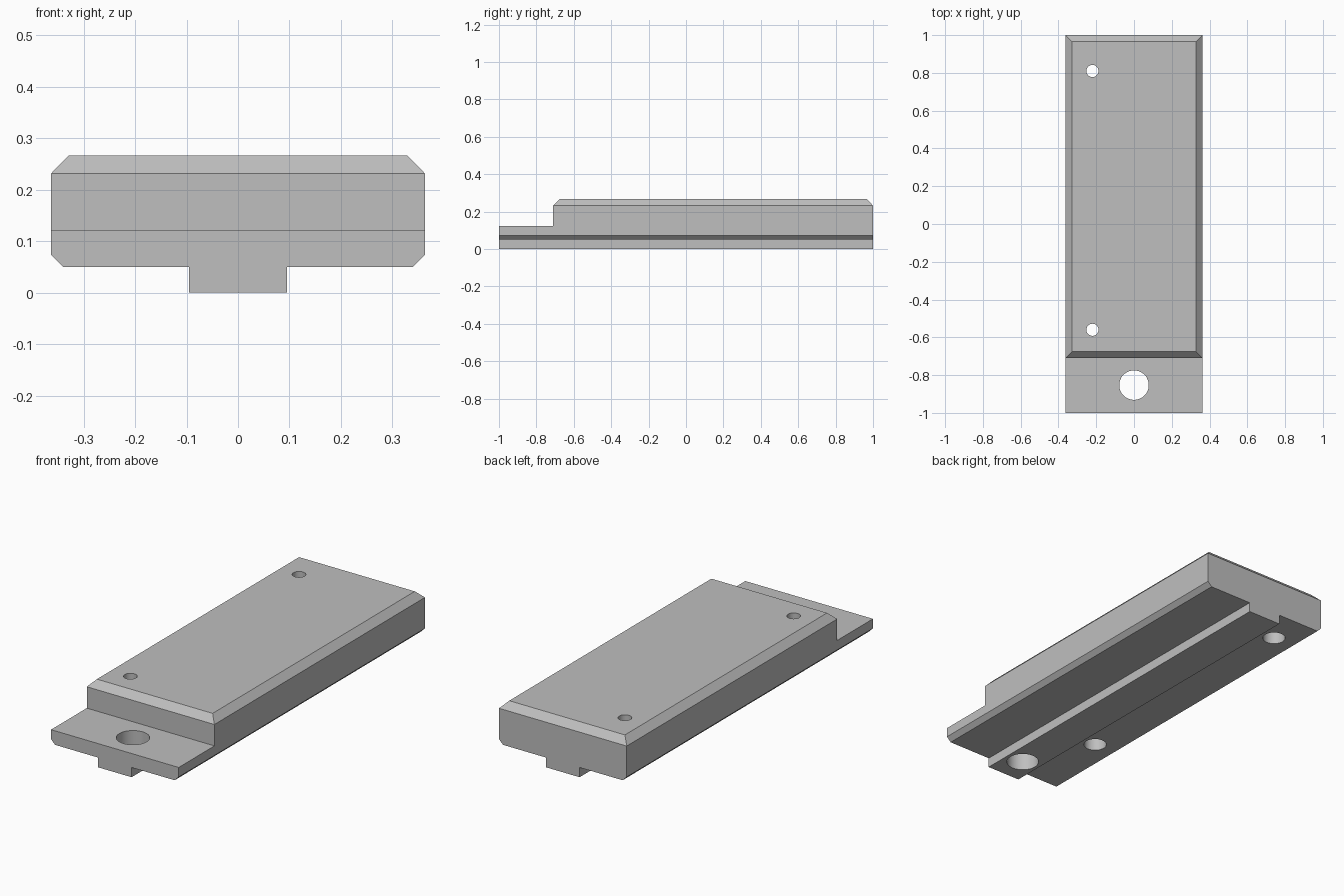
import bpy, bmesh
from mathutils import Vector

default = bpy.data.objects.get("Cube")
if default:
    bpy.data.objects.remove(default, do_unlink=True)

HALF_W, HALF_L = 0.363, 1.0
STEP_Y, STEP_Z = -0.71, 0.122
RIM_Z, TOP_Z, BEVEL = 0.232, 0.267, 0.034

grey = bpy.data.materials.new("Plain grey")
grey.use_nodes = True
grey.diffuse_color = (0.52, 0.52, 0.52, 1)
grey.node_tree.nodes["Principled BSDF"].inputs["Base Color"].default_value = (0.52, 0.52, 0.52, 1)


def raise_faces(bm, faces, dz):
    """Extrude faces upward and return the new top faces."""
    new = bmesh.ops.extrude_face_region(bm, geom=faces)["geom"]
    verts = [g for g in new if isinstance(g, bmesh.types.BMVert)]
    bmesh.ops.translate(bm, verts=verts, vec=(0, 0, dz))
    bmesh.ops.delete(bm, geom=[f for f in faces if f.is_valid], context='FACES_ONLY')
    return [g for g in new if isinstance(g, bmesh.types.BMFace)], verts


# Lower slab: mirrored cross-section with tongue and chamfered lower corners
half = [(0.095, 0), (0.095, 0.05), (0.34, 0.05), (HALF_W, 0.073), (HALF_W, STEP_Z)]
outline = half + [(-x, z) for x, z in reversed(half)]
bm = bmesh.new()
end = bm.faces.new([bm.verts.new((x, -HALF_L, z)) for x, z in outline])
ext = bmesh.ops.extrude_face_region(bm, geom=[end])["geom"]
bmesh.ops.translate(bm, verts=[g for g in ext if isinstance(g, bmesh.types.BMVert)],
                    vec=(0, 2 * HALF_L, 0))

# Split at the step, then raise the rear part and taper its rim
bmesh.ops.bisect_plane(bm, geom=bm.verts[:] + bm.edges[:] + bm.faces[:],
                       plane_co=(0, STEP_Y, 0), plane_no=(0, 1, 0))
rear = [f for f in bm.faces
        if all(abs(v.co.z - STEP_Z) < 1e-4 for v in f.verts)
        and f.calc_center_median().y > STEP_Y]
top, _ = raise_faces(bm, rear, RIM_Z - STEP_Z)
top, rim = raise_faces(bm, top, TOP_Z - RIM_Z)
middle_y = (STEP_Y + HALF_L) / 2
for v in rim:
    v.co.x -= BEVEL if v.co.x > 0 else -BEVEL
    v.co.y -= BEVEL if v.co.y > middle_y else -BEVEL

bmesh.ops.recalc_face_normals(bm, faces=bm.faces[:])
bmesh.ops.dissolve_limit(bm, angle_limit=0.01, verts=bm.verts[:], edges=bm.edges[:])
mesh = bpy.data.meshes.new("stepped_plate")
bm.to_mesh(mesh)
bm.free()
mesh.materials.append(grey)
plate = bpy.data.objects.new("stepped_plate", mesh)
bpy.context.collection.objects.link(plate)


def drill(name, x, y, radius, z0, z1):
    """Cut a round vertical hole through the plate."""
    bpy.ops.mesh.primitive_cylinder_add(vertices=48, radius=radius, depth=z1 - z0,
                                        location=(x, y, (z0 + z1) / 2))
    cutter = bpy.context.object
    cutter.name = name
    cutter.data.materials.append(grey)
    cut = plate.modifiers.new(name, 'BOOLEAN')
    cut.operation = 'DIFFERENCE'
    cut.solver = 'EXACT'
    cut.object = cutter
    bpy.context.view_layer.objects.active = plate
    bpy.ops.object.modifier_apply(modifier=name)
    bpy.data.objects.remove(cutter, do_unlink=True)


# Mounting hole in the front ledge, and two screw holes counterbored from below
drill("mounting_hole", 0, -0.853, 0.078, -0.1, 0.4)
for label, y in (("front", -0.56), ("rear", 0.81)):
    drill(label + "_screw_hole", -0.22, y, 0.032, -0.1, 0.4)
    drill(label + "_counterbore", -0.22, y, 0.055, -0.1, 0.17)

# Smooth hole walls, sharp plate edges
bpy.ops.object.select_all(action='DESELECT')
plate.select_set(True)
bpy.context.view_layer.objects.active = plate
bpy.ops.object.shade_smooth_by_angle(angle=0.5)
